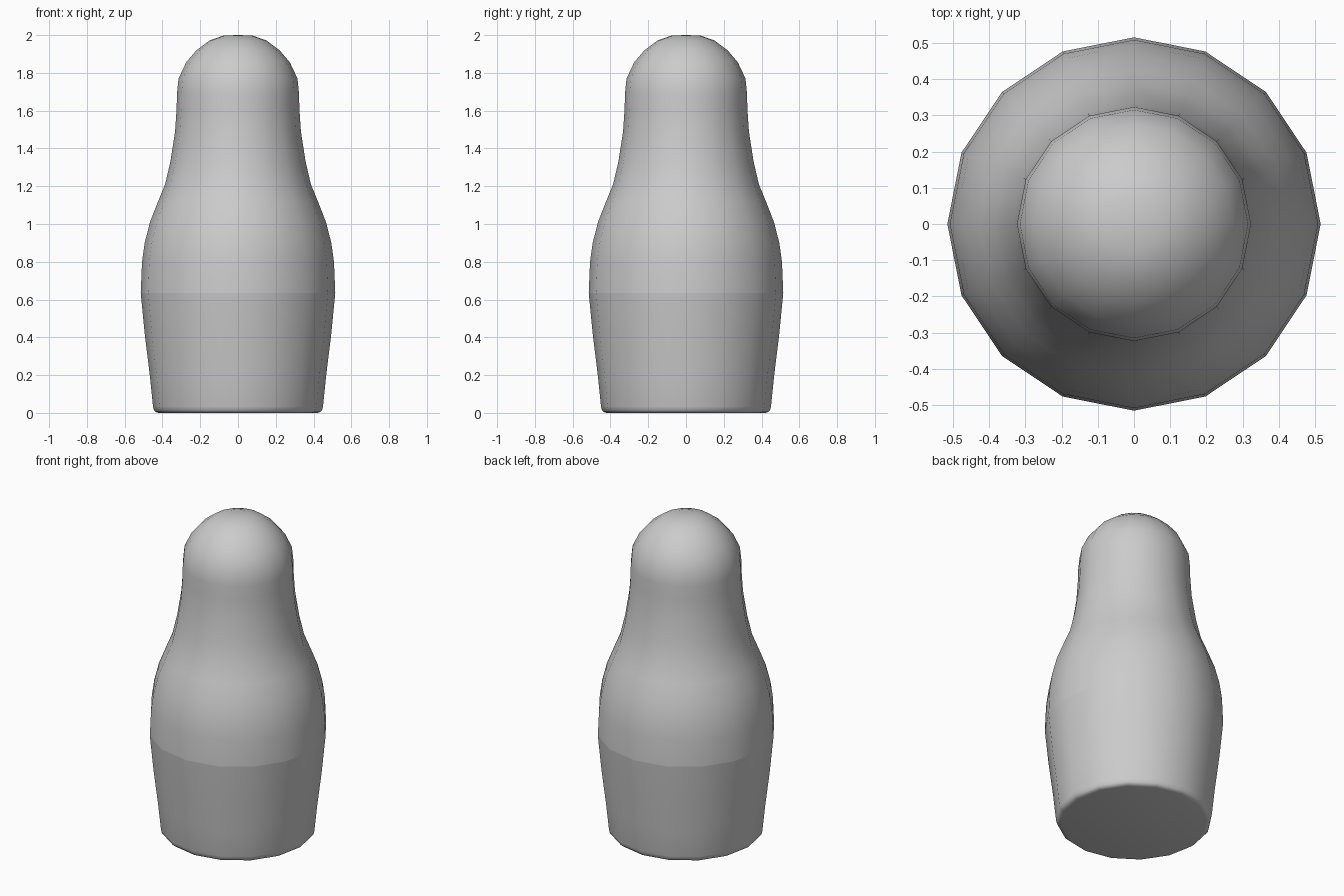
import bpy, bmesh
from math import cos, sin, pi

if "Cube" in bpy.data.objects:
    bpy.data.objects.remove(bpy.data.objects["Cube"])

SIDES = 16


def lathe(name, profile):
    """Revolve (radius, height) points around z; radius 0 becomes a pole."""
    bm = bmesh.new()
    rings = []
    for r, z in profile:
        if r == 0:
            rings.append([bm.verts.new((0, 0, z))] * SIDES)
        else:
            rings.append([bm.verts.new((r * cos(2 * pi * i / SIDES), r * sin(2 * pi * i / SIDES), z))
                          for i in range(SIDES)])
    for low, high in zip(rings, rings[1:]):
        for i in range(SIDES):
            j = (i + 1) % SIDES
            corners = list(dict.fromkeys((low[i], low[j], high[j], high[i])))
            bm.faces.new(corners).smooth = True
    bmesh.ops.recalc_face_normals(bm, faces=bm.faces)
    mesh = bpy.data.meshes.new(name)
    bm.to_mesh(mesh)
    bm.free()
    obj = bpy.data.objects.new(name, mesh)
    bpy.context.collection.objects.link(obj)
    return obj


# Lower cup with a small rounded foot, closed off inside at the seam
lathe("lower_body", [
    (0, 0), (0.42, 0), (0.435, 0.004), (0.445, 0.014), (0.45, 0.035),
    (0.467, 0.2), (0.493, 0.41), (0.515, 0.635)])

# Upper lid: shoulders, neck and domed head
lathe("upper_body_and_head", [
    (0.515, 0.635), (0.508, 0.8), (0.494, 0.9), (0.466, 1.01),
    (0.425, 1.115), (0.386, 1.21), (0.358, 1.33), (0.333, 1.49), (0.325, 1.61),
    (0.323, 1.69), (0.315, 1.77), (0.275, 1.855), (0.22, 1.92),
    (0.15, 1.972), (0.075, 1.998), (0, 2.0)])
